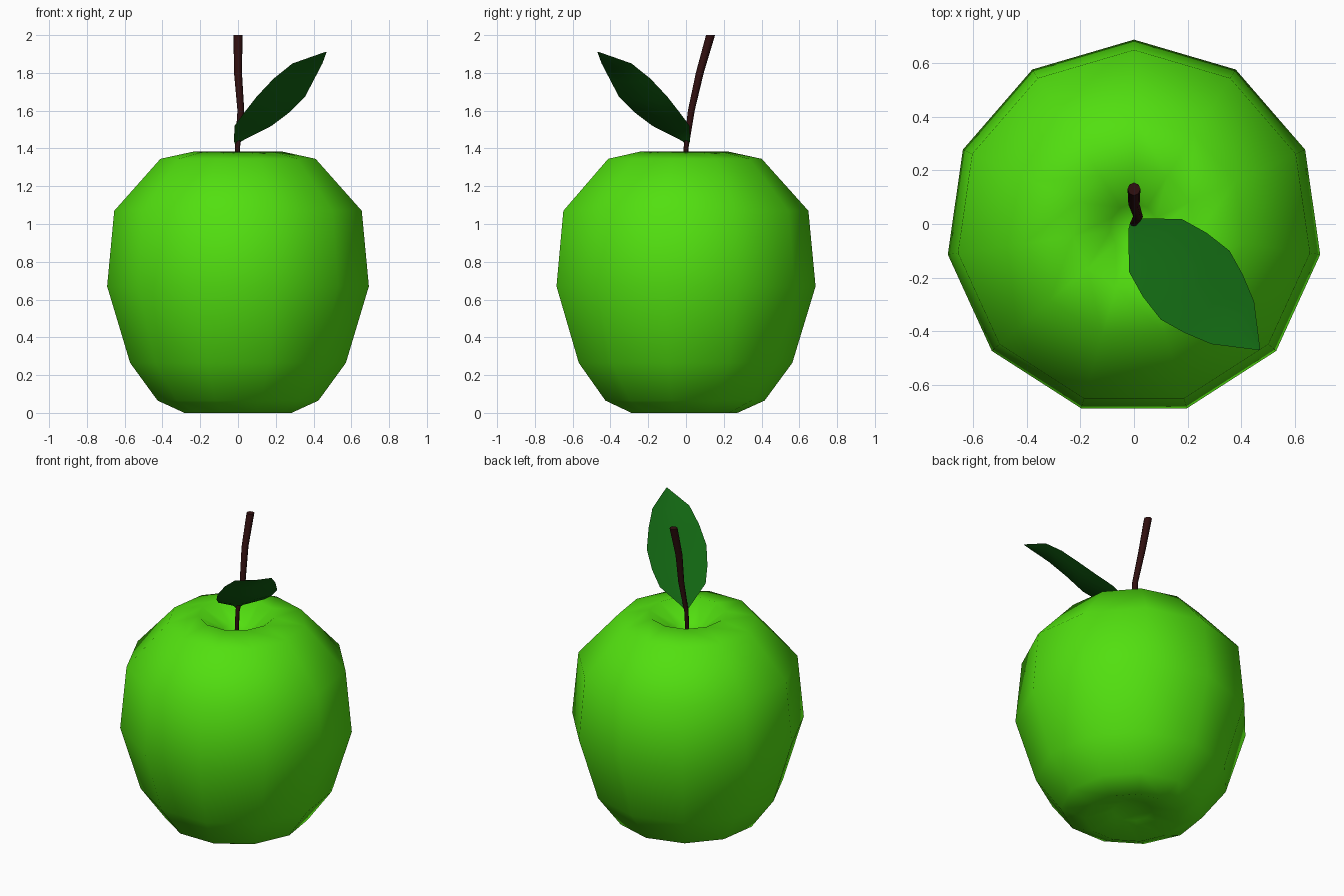
import bpy
import bmesh
import math
from mathutils import Vector

cube = bpy.data.objects.get("Cube")
if cube:
    bpy.data.objects.remove(cube, do_unlink=True)


def material(name, rgb):
    mat = bpy.data.materials.new(name)
    mat.use_nodes = True
    colour = (*rgb, 1)
    mat.diffuse_color = colour
    mat.node_tree.nodes["Principled BSDF"].inputs["Base Color"].default_value = colour
    return mat


def finish(name, bm, mat, recalc=True):
    if recalc:
        bmesh.ops.recalc_face_normals(bm, faces=bm.faces)
    for face in bm.faces:
        face.smooth = True
    mesh = bpy.data.meshes.new(name)
    bm.to_mesh(mesh)
    bm.free()
    mesh.materials.append(mat)
    obj = bpy.data.objects.new(name, mesh)
    bpy.context.collection.objects.link(obj)
    return obj


def loft(bm, rings, sides):
    """Stack horizontal rings given as (centre, radius), closing both ends."""
    loops = []
    for centre, radius in rings:
        loop = []
        for i in range(sides):
            a = math.tau * i / sides
            loop.append(bm.verts.new(Vector(centre) + Vector((math.sin(a), math.cos(a), 0)) * radius))
        loops.append(loop)
    for low, high in zip(loops, loops[1:]):
        for i in range(sides):
            j = (i + 1) % sides
            bm.faces.new((low[i], low[j], high[j], high[i]))
    return loops


green = material("apple green", (0.084, 0.74, 0.005))
leaf_green = material("leaf green", (0.006, 0.13, 0.006))
brown = material("stem brown", (0.03, 0.005, 0.005))

# Apple body: eleven-sided lathe with a dimple at each end
profile = [(0.12, 0.05), (0.286, 0), (0.43, 0.065), (0.577, 0.265), (0.70, 0.67),
           (0.662, 1.07), (0.415, 1.345), (0.23, 1.385), (0.09, 1.28)]
bm = bmesh.new()
loops = loft(bm, [((0, -0.014, z), r) for r, z in profile], 11)
for loop, z in ((loops[0], 0.07), (loops[-1], 1.23)):
    pole = bm.verts.new((0, -0.014, z))
    for i in range(11):
        bm.faces.new((loop[i], loop[(i + 1) % 11], pole))
finish("apple_body", bm, green)

# Stem: thin tapered tube leaning back
path = [((-0.005, -0.01, 1.22), 0.012), ((-0.003, 0, 1.4), 0.013),
        ((0.015, 0.028, 1.6), 0.018), ((0, 0.073, 1.8), 0.021), ((0, 0.13, 2.0), 0.024)]
bm = bmesh.new()
loops = loft(bm, path, 8)
bm.faces.new(loops[0])
bm.faces.new(loops[-1])
stem = finish("stem", bm, brown)
bpy.context.view_layer.objects.active = stem
stem.select_set(True)
bpy.ops.object.shade_smooth_by_angle(angle=math.radians(50))
stem.select_set(False)

# Leaf: thin cupped sheet, rows of (distance along, half width, height)
rows = [(-0.01, 0.012, 1.42), (0.0, 0.03, 1.44), (0.113, 0.139, 1.52), (0.215, 0.168, 1.59),
        (0.322, 0.181, 1.675), (0.42, 0.153, 1.77), (0.52, 0.112, 1.85), (0.661, 0.003, 1.912)]
along = Vector((1, -1, 0)).normalized()
across = Vector((1, 1, 0)).normalized()
bm = bmesh.new()
grid = []
for s, w, z in rows:
    grid.append([bm.verts.new(along * s + across * w * t + Vector((0, 0, z - 0.12 * w * (1 - t * t))))
                 for t in (-1, -0.5, 0, 0.5, 1)])
for a, b in zip(grid, grid[1:]):
    for i in range(4):
        bm.faces.new((a[i], b[i], b[i + 1], a[i + 1]))
for face in bm.faces:
    face.normal_update()
    if face.normal.z < 0:
        face.normal_flip()
finish("leaf", bm, leaf_green, recalc=False)
